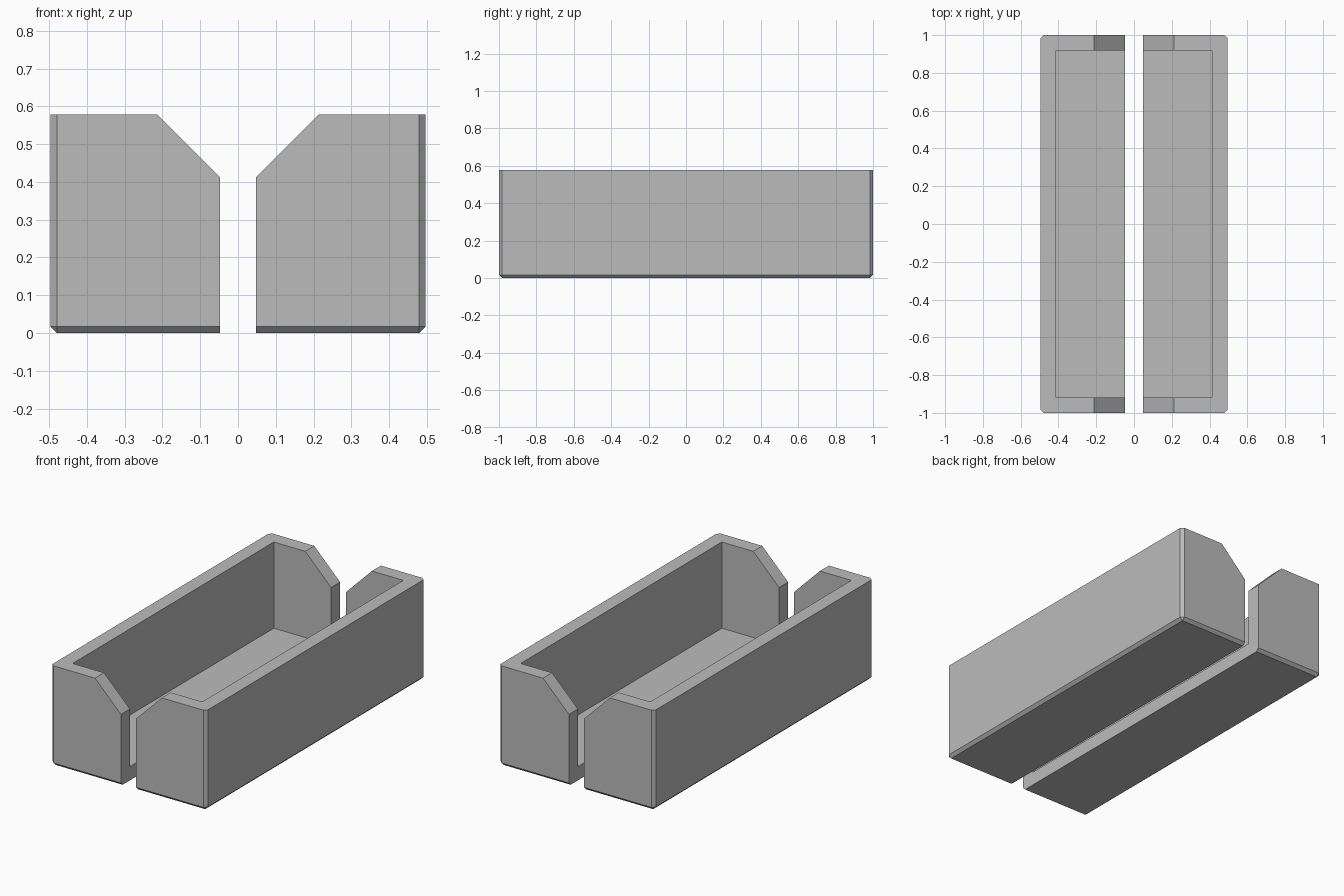
import bpy, bmesh

if "Cube" in bpy.data.objects:
    bpy.data.objects.remove(bpy.data.objects["Cube"])

X_IN, X_OUT, Y_END, TOP = 0.048, 0.496, 1.0, 0.578
WALL, FLOOR, CHAMFER, CORNER = 0.082, 0.08, 0.017, 0.165

grey = bpy.data.materials.new("light grey")
grey.diffuse_color = (0.5, 0.5, 0.5, 1)
grey.use_nodes = True
grey.node_tree.nodes["Principled BSDF"].inputs["Base Color"].default_value = grey.diffuse_color


def extrude_profile(name, profile, half_length, bevel_rule=None):
    """Extrude an x-z outline along y, then chamfer the edges picked by the rule."""
    bm = bmesh.new()
    face = bm.faces.new([bm.verts.new((x, -half_length, z)) for x, z in profile])
    ext = bmesh.ops.extrude_face_region(bm, geom=[face])
    for v in ext["geom"]:
        if isinstance(v, bmesh.types.BMVert):
            v.co.y = half_length
    bmesh.ops.recalc_face_normals(bm, faces=bm.faces)
    if bevel_rule:
        edges = [e for e in bm.edges if bevel_rule(*[v.co for v in e.verts])]
        bmesh.ops.bevel(bm, geom=edges, offset=CHAMFER, segments=1,
                        profile=0.5, affect='EDGES')
    mesh = bpy.data.meshes.new(name)
    bm.to_mesh(mesh)
    bm.free()
    mesh.materials.append(grey)
    obj = bpy.data.objects.new(name, mesh)
    bpy.context.collection.objects.link(obj)
    return obj


def outer_edge(a, b):
    on_bottom = max(a.z, b.z) < 1e-4 and max(a.x, b.x) > X_OUT - 1e-4
    upright_corner = min(a.x, b.x) > X_OUT - 1e-4 and abs(a.y - b.y) < 1e-4
    return on_bottom or upright_corner


# Half tray with sloped end-wall corners beside the slot
half = extrude_profile("tray_halves", [
    (X_IN, 0), (X_OUT, 0), (X_OUT, TOP),
    (X_IN + CORNER, TOP), (X_IN, TOP - CORNER)], Y_END, outer_edge)

# Hollow, open at the top and towards the slot
cavity = extrude_profile("cavity_cutter", [
    (-0.2, FLOOR), (X_OUT - WALL, FLOOR), (X_OUT - WALL, 1), (-0.2, 1)], Y_END - WALL)
cavity.hide_render = True
cavity.hide_set(True)

cut = half.modifiers.new("hollow", 'BOOLEAN')
cut.operation = 'DIFFERENCE'
cut.solver = 'EXACT'
cut.object = cavity

# Matching half on the other side of the slot
mirror = half.modifiers.new("other_half", 'MIRROR')
mirror.use_axis = (True, False, False)
mirror.use_mirror_merge = False
